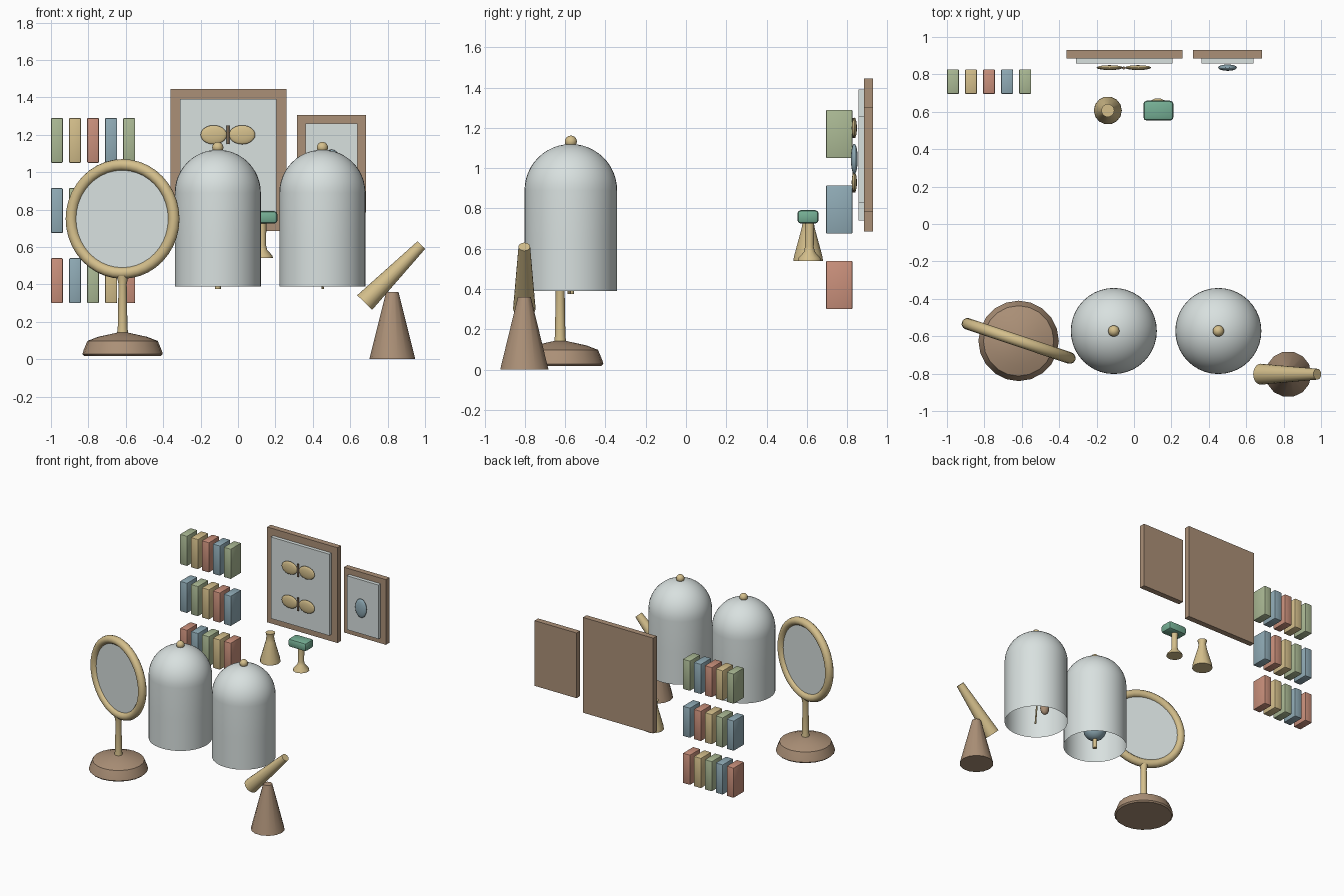
import bpy, bmesh, math
from mathutils import Vector, Matrix

if "Cube" in bpy.data.objects:
    bpy.data.objects.remove(bpy.data.objects["Cube"])


def material(name, rgb):
    m = bpy.data.materials.new(name)
    m.diffuse_color = (*rgb, 1)
    m.use_nodes = True
    m.node_tree.nodes["Principled BSDF"].inputs["Base Color"].default_value = m.diffuse_color
    return m


GLASS = material("pale_glass", (0.69, 0.75, 0.74))
BRASS = material("brass", (0.66, 0.52, 0.26))
WOOD = material("brown_wood", (0.41, 0.28, 0.185))
GREEN = material("sage_green", (0.41, 0.49, 0.30))
RED = material("clay_red", (0.59, 0.28, 0.20))
BLUE = material("dusty_blue", (0.28, 0.41, 0.47))
TEAL = material("teal_green", (0.18, 0.43, 0.30))
DARK = material("dark_brown", (0.20, 0.14, 0.09))


def finish(name, bm, mat, smooth=40):
    bmesh.ops.recalc_face_normals(bm, faces=bm.faces)
    me = bpy.data.meshes.new(name)
    bm.to_mesh(me)
    bm.free()
    me.materials.append(mat)
    ob = bpy.data.objects.new(name, me)
    bpy.context.collection.objects.link(ob)
    if smooth:
        bpy.ops.object.select_all(action='DESELECT')
        ob.select_set(True)
        bpy.context.view_layer.objects.active = ob
        bpy.ops.object.shade_smooth_by_angle(angle=math.radians(smooth))
    return ob


def box(name, x, y, z, mat, bevel=0):
    """Box from (min, max) ranges."""
    bm = bmesh.new()
    bmesh.ops.create_cube(bm, size=1)
    for v in bm.verts:
        v.co = Vector([(a + b) / 2 + c * (b - a) for (a, b), c in zip((x, y, z), v.co)])
    if bevel:
        bmesh.ops.bevel(bm, geom=bm.edges[:], offset=bevel, segments=2,
                        profile=0.5, affect='EDGES')
    return finish(name, bm, mat, 0 if not bevel else 30)


def lathe(name, profile, x, y, mat, segs=24, caps=True):
    """Revolve (radius, z) points about a vertical axis."""
    bm = bmesh.new()
    rings = []
    for r, z in profile:
        if r < 1e-5:
            rings.append([bm.verts.new((x, y, z))] * segs)
        else:
            rings.append([bm.verts.new((x + r * math.cos(a), y + r * math.sin(a), z))
                          for a in (math.tau * i / segs for i in range(segs))])
    for lo, hi in zip(rings, rings[1:]):
        for i in range(segs):
            j = (i + 1) % segs
            bm.faces.new(list(dict.fromkeys((lo[i], lo[j], hi[j], hi[i]))))
    if caps:
        for ring in (rings[0], rings[-1]):
            if ring[0] is not ring[1]:
                bm.faces.new(ring)
    return finish(name, bm, mat)


def tube(name, a, b, r1, r2, mat, segs=16):
    """Tapered cylinder from point a to point b."""
    a, b = Vector(a), Vector(b)
    d = b - a
    bm = bmesh.new()
    bmesh.ops.create_cone(bm, cap_ends=True, segments=segs, radius1=r1, radius2=r2,
                          depth=d.length)
    bm.transform(Matrix.Translation((a + b) / 2) @ d.to_track_quat('Z', 'Y').to_matrix().to_4x4())
    return finish(name, bm, mat)


def ball(name, c, radii, mat, segs=20):
    bm = bmesh.new()
    bmesh.ops.create_uvsphere(bm, u_segments=segs, v_segments=12, radius=1)
    bm.transform(Matrix.Translation(c) @ Matrix.Diagonal((*radii, 1)))
    return finish(name, bm, mat, 60)


# Three rows of books, colours shifting by one per row
book_colours = [GREEN, BRASS, RED, BLUE]
for row, (z0, z1) in enumerate([(1.05, 1.29), (0.675, 0.915), (0.30, 0.54)]):
    for i in range(5):
        x0 = -1 + 0.0965 * i
        box(f"book_{row}_{i}", (x0, x0 + 0.064), (0.695, 0.827), (z0, z1),
            book_colours[(i - row) % 4], 0.006)

# Wall frames with pale mounts
box("large_frame", (-0.362, 0.258), (0.885, 0.93), (0.685, 1.445), WOOD)
box("large_mount", (-0.31, 0.206), (0.857, 0.886), (0.74, 1.39), GLASS)
box("small_frame", (0.315, 0.685), (0.885, 0.93), (0.785, 1.305), WOOD)
box("small_mount", (0.36, 0.64), (0.857, 0.886), (0.83, 1.26), GLASS)

# Pinned butterflies and beetle
for k, z in enumerate((1.2, 0.93)):
    for s in (-1, 1):
        ball(f"butterfly_wing_{k}_{s}", (-0.054 + s * 0.076, 0.836, z),
             (0.07, 0.013, 0.051), BRASS)
    tube(f"butterfly_body_{k}", (-0.054, 0.834, z - 0.05), (-0.054, 0.834, z + 0.05),
         0.008, 0.008, DARK, 10)
ball("beetle", (0.5, 0.836, 1.046), (0.05, 0.017, 0.075), BLUE)

# Glass bell jars with knobs
dome = [(0.23, 0.39), (0.23, 0.64)]
dome += [(0.23 * math.cos(a), 0.89 + 0.23 * math.sin(a))
         for a in (math.pi / 2 * i / 12 for i in range(13))]
for k, x in enumerate((-0.108, 0.451)):
    lathe(f"bell_jar_{k}", dome, x, -0.572, GLASS, 40, caps=False)
    ball(f"bell_jar_knob_{k}", (x, -0.572, 1.132), (0.03, 0.03, 0.03), BRASS)

# Specimens inside the jars
tube("specimen_stand", (-0.108, -0.572, 0.375), (-0.108, -0.572, 0.5), 0.016, 0.016, BRASS)
ball("specimen_body", (-0.108, -0.572, 0.53), (0.085, 0.085, 0.085), BLUE)
tube("specimen_stem", (0.453, -0.578, 0.375), (0.435, -0.56, 0.75), 0.006, 0.006, BRASS, 8)
ball("specimen_pod", (0.405, -0.53, 0.5), (0.035, 0.03, 0.05), WOOD)

# Standing mirror
mx, my = -0.617, -0.625
lathe("mirror_base", [(0.205, 0.018), (0.215, 0.028), (0.208, 0.05), (0.188, 0.098),
                      (0.13, 0.12), (0.03, 0.142)], mx, my, WOOD, 20)
lathe("mirror_post", [(0.03, 0.135), (0.026, 0.17), (0.022, 0.40), (0.03, 0.445)],
      mx, my, BRASS, 16)
turn = Matrix.Translation((mx, my, 0.75)) @ Matrix.Rotation(math.radians(-18.5), 4, 'Z')
bm = bmesh.new()
R, r, N, M = 0.289, 0.031, 40, 12
ring = [[bm.verts.new(((R + r * math.cos(b)) * math.cos(a), r * math.sin(b),
                       (R + r * math.cos(b)) * math.sin(a)))
         for b in (math.tau * j / M for j in range(M))]
        for a in (math.tau * i / N for i in range(N))]
for i in range(N):
    for j in range(M):
        p, q = ring[i], ring[(i + 1) % N]
        bm.faces.new((p[j], q[j], q[(j + 1) % M], p[(j + 1) % M]))
bm.transform(turn)
finish("mirror_ring", bm, BRASS, 60)
bm = bmesh.new()
bmesh.ops.create_cone(bm, cap_ends=True, segments=40, radius1=0.275, radius2=0.275, depth=0.016)
bm.transform(turn @ Matrix.Rotation(math.pi / 2, 4, 'X'))
finish("mirror_glass", bm, GLASS)

# Telescope on a cone stand
lathe("telescope_stand", [(0.123, 0), (0.033, 0.36)], 0.825, -0.803, WOOD, 14)
tube("telescope_tube", (0.677, -0.803, 0.303), (0.98, -0.803, 0.61), 0.056, 0.029, BRASS, 20)

# Brass flask
lathe("flask", [(0.075, 0.54), (0.073, 0.56), (0.034, 0.70), (0.027, 0.74), (0.035, 0.77)],
      -0.14, 0.607, BRASS, 14)

# Small pedestal with teal block
lathe("pedestal", [(0.06, 0.54), (0.055, 0.555), (0.028, 0.585), (0.022, 0.61), (0.024, 0.74)],
      0.128, 0.613, BRASS, 14)
box("pedestal_block", (0.05, 0.211), (0.553, 0.659), (0.725, 0.792), TEAL, 0.018)
